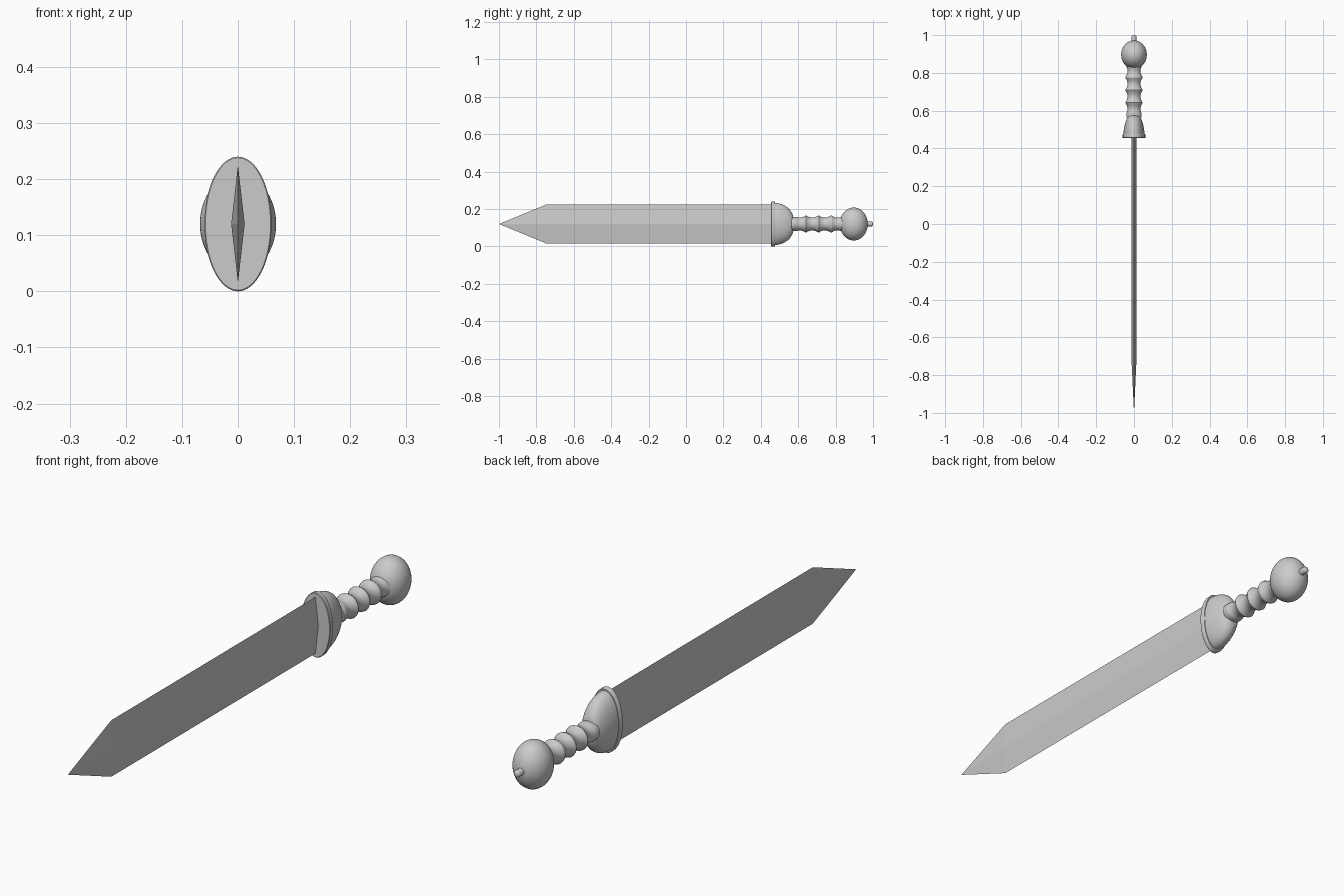
import bpy, bmesh, math

if "Cube" in bpy.data.objects:
    bpy.data.objects.remove(bpy.data.objects["Cube"])

ZC = 0.12  # height of the sword's long axis


def loft(name, rings, n=48, smooth=True, angle=35):
    """Skin elliptical rings (y, half width x, half height z) along y; ends are closed."""
    bm = bmesh.new()
    loops = []
    for y, rx, rz in rings:
        if rx < 1e-5:
            loops.append([bm.verts.new((0, y, ZC))])
            continue
        loops.append([bm.verts.new((rx * math.cos(2 * math.pi * i / n), y,
                                    ZC + rz * math.sin(2 * math.pi * i / n)))
                      for i in range(n)])
    for a, b in zip(loops, loops[1:]):
        for i in range(n):
            j = (i + 1) % n
            corners = [a[i % len(a)], a[j % len(a)], b[j % len(b)], b[i % len(b)]]
            bm.faces.new(list(dict.fromkeys(corners)))
    for end in (loops[0], loops[-1]):
        if len(end) > 1:
            bm.faces.new(end)
    bmesh.ops.recalc_face_normals(bm, faces=bm.faces)
    me = bpy.data.meshes.new(name)
    bm.to_mesh(me)
    bm.free()
    ob = bpy.data.objects.new(name, me)
    bpy.context.collection.objects.link(ob)
    if smooth:
        bpy.ops.object.select_all(action='DESELECT')
        ob.select_set(True)
        bpy.context.view_layer.objects.active = ob
        bpy.ops.object.shade_smooth_by_angle(angle=math.radians(angle))
    return ob


# Blade: flat diamond section with a straight taper to the point
loft("blade", [(-1.0, 0, 0), (-0.745, 0.012, 0.105), (0.46, 0.012, 0.105)],
     n=4, smooth=False)

# Guard plate: thin oval disc with softened rims
loft("guard_plate", [(0.455, 0.058, 0.118), (0.457, 0.06, 0.12),
                     (0.473, 0.06, 0.12), (0.476, 0.058, 0.118)], n=64)

# Guard dome: oval dome narrowing to the grip
dome = [(0.474, 0.056, 0.112), (0.485, 0.0555, 0.1115), (0.50, 0.0535, 0.109),
        (0.515, 0.051, 0.104), (0.53, 0.0475, 0.097), (0.545, 0.043, 0.087),
        (0.557, 0.038, 0.074), (0.566, 0.033, 0.06), (0.572, 0.028, 0.046),
        (0.575, 0.02, 0.03)]
loft("guard_dome", dome, n=64)

# Grip: ridged handle, concave between the ridges
grip = []
for i in range(53):
    y = 0.565 + 0.27 * i / 52
    wave = abs(math.sin(math.pi * (y - 0.642) / 0.067))
    r = 0.047 - 0.013 * wave ** 0.9
    grip.append((y, min(r, 0.041) if y < 0.60 or y > 0.81 else r,
                 min(r, 0.037) if y < 0.60 or y > 0.81 else r))
loft("grip", grip, angle=50)

# Pommel: egg-shaped ball
ball = []
for i in range(33):
    t = math.pi * i / 32
    s = math.sin(t) if 0 < i < 32 else 0
    ball.append((0.897 - 0.075 * math.cos(t), 0.068 * s, 0.088 * s))
loft("pommel", ball, n=64)

# Pommel button: small rounded end peg
loft("pommel_button", [(0.96, 0.013, 0.013), (0.991, 0.013, 0.013),
                       (0.996, 0.0115, 0.0115), (0.999, 0.008, 0.008),
                       (1.0, 0, 0)], n=24, angle=50)
